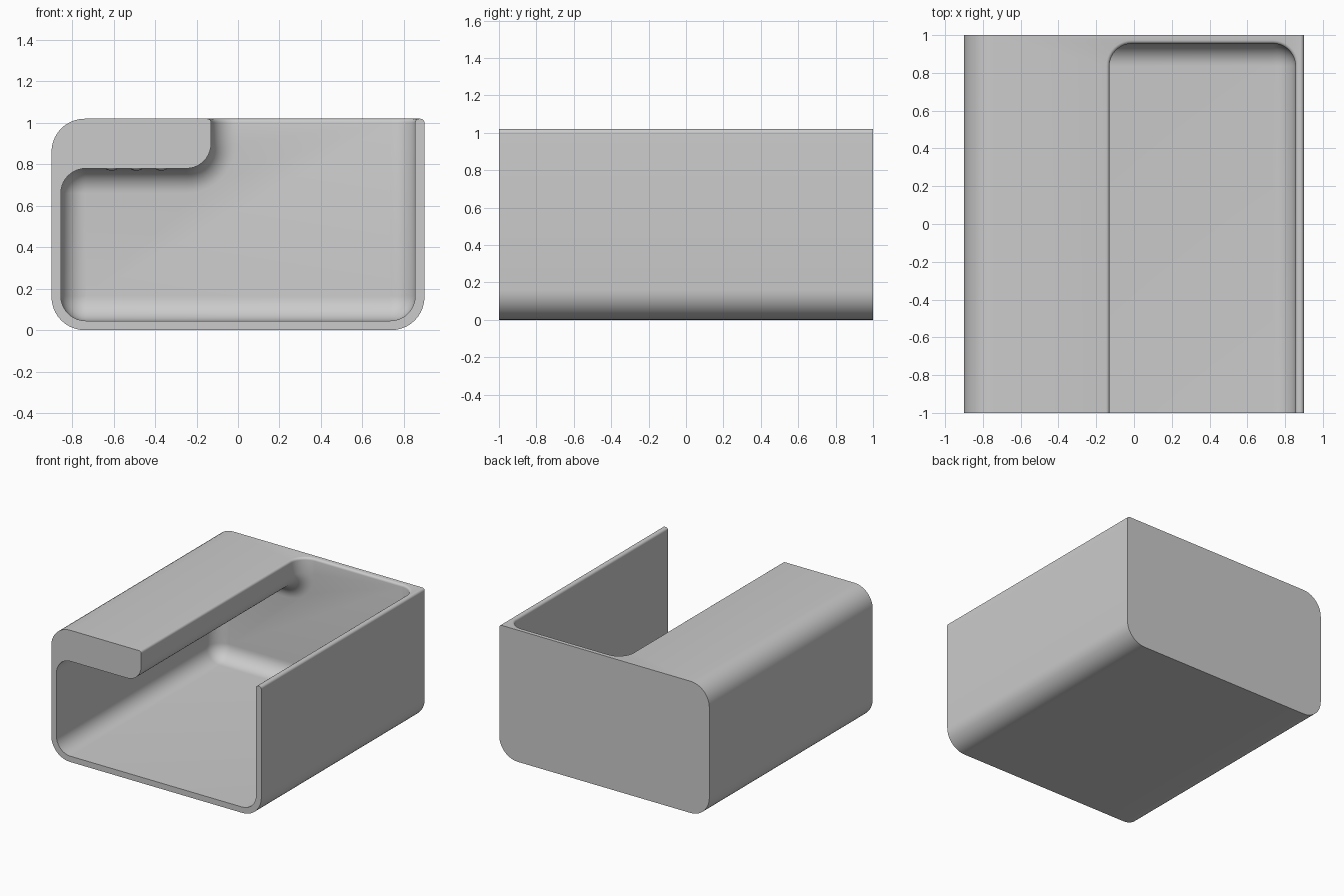
import bpy, bmesh, math

cube = bpy.data.objects.get("Cube")
if cube:
    bpy.data.objects.remove(cube, do_unlink=True)

TOP, FLOOR, CEILING = 1.02, 0.045, 0.78
WALL, LIP, BACK = 0.855, -0.13, 0.955
FILLET = 0.119

grey = bpy.data.materials.new("plain_grey")
grey.use_nodes = True
grey.diffuse_color = (0.6, 0.6, 0.6, 1)
grey.node_tree.nodes["Principled BSDF"].inputs["Base Color"].default_value = (0.6, 0.6, 0.6, 1)


def rounded(corners, steps=10):
    """Round each (x, z, radius) right-angle corner of a closed outline."""
    out = []
    for i, (x, z, r) in enumerate(corners):
        if r == 0:
            out.append((x, z))
            continue
        px, pz, _ = corners[i - 1]
        nx, nz, _ = corners[(i + 1) % len(corners)]
        lp, ln = math.hypot(px - x, pz - z), math.hypot(nx - x, nz - z)
        ax, az = (px - x) / lp, (pz - z) / lp
        bx, bz = (nx - x) / ln, (nz - z) / ln
        for k in range(steps + 1):
            t = math.pi / 2 * k / steps
            u, v = r * (1 - math.sin(t)), r * (1 - math.cos(t))
            out.append((x + ax * u + bx * v, z + az * u + bz * v))
    return out


def loft(name, sections):
    """Solid through (y, outline) sections, capped at both ends."""
    bm = bmesh.new()
    loops = [[bm.verts.new((x, y, z)) for x, z in pts] for y, pts in sections]
    n = len(loops[0])
    for a, b in zip(loops, loops[1:]):
        for i in range(n):
            j = (i + 1) % n
            bm.faces.new((a[i], a[j], b[j], b[i]))
    bm.faces.new(loops[0])
    bm.faces.new(loops[-1])
    bmesh.ops.recalc_face_normals(bm, faces=bm.faces)
    mesh = bpy.data.meshes.new(name)
    bm.to_mesh(mesh)
    bm.free()
    obj = bpy.data.objects.new(name, mesh)
    bpy.context.collection.objects.link(obj)
    mesh.materials.append(grey)
    return obj


def cavity(d):
    """Outline of the hollow, shrunk inwards by d."""
    r = 0.12 - d
    return rounded([
        (WALL - d, 1.3, 0), (WALL - d, FLOOR + d, r),
        (-WALL + d, FLOOR + d, r), (-WALL + d, CEILING - d, r),
        (LIP + d, CEILING - d, 0.12 + d), (LIP + d, 1.3, 0)])


# Outer block with rounded long edges
outline = rounded([(0.9, TOP, 0.02), (0.9, 0, 0.16), (-0.9, 0, 0.16), (-0.9, TOP, 0.16)])
body = loft("box_body", [(-1, outline), (1, outline)])

# Hollow with a filleted back, open at the front and top
sections = [(-1.2, cavity(0))]
for k in range(11):
    t = math.pi / 2 * k / 10
    sections.append((BACK - FILLET * (1 - math.sin(t)), cavity(FILLET * (1 - math.cos(t)))))
cutter = loft("hollow_cutter", sections)
cutter.hide_render = True

cut = body.modifiers.new("hollow", 'BOOLEAN')
cut.object = cutter
cut.solver = 'EXACT'
deps = bpy.context.evaluated_depsgraph_get()
body.modifiers[0].show_viewport = True
deps.update()
hollowed = bpy.data.meshes.new_from_object(body.evaluated_get(deps))
body.modifiers.clear()
body.data = hollowed
bpy.data.objects.remove(cutter, do_unlink=True)

# Soften the inner rim of the top opening
bm = bmesh.new()
bm.from_mesh(hollowed)
rim = [e for e in bm.edges if all(
    abs(v.co.z - TOP) < 1e-4 and LIP - 0.01 < v.co.x < WALL + 0.005
    and v.co.y < BACK + 0.01 for v in e.verts)
    and len(e.link_faces) == 2 and e.calc_face_angle() > 1]
rim = [e for e in rim if min(v.co.y for v in e.verts) < max(v.co.y for v in e.verts)
       or e.verts[0].co.y > 0]
bmesh.ops.bevel(bm, geom=rim, offset=0.018, segments=4, profile=0.5, affect='EDGES')
bm.to_mesh(hollowed)
bm.free()

# Three shallow pips under the overhang
pips = []
for i, x in enumerate((-0.61, -0.49, -0.37)):
    bpy.ops.mesh.primitive_uv_sphere_add(segments=16, ring_count=8, radius=1, location=(x, 0, CEILING))
    pip = bpy.context.object
    pip.name = f"ceiling_pip_{i + 1}"
    pip.scale = (0.028, 0.028, 0.01)
    pip.data.materials.append(grey)
    pips.append(pip)

bpy.ops.object.select_all(action='DESELECT')
for obj in pips + [body]:
    obj.select_set(True)
bpy.context.view_layer.objects.active = body
bpy.ops.object.shade_smooth_by_angle(angle=math.radians(30))
